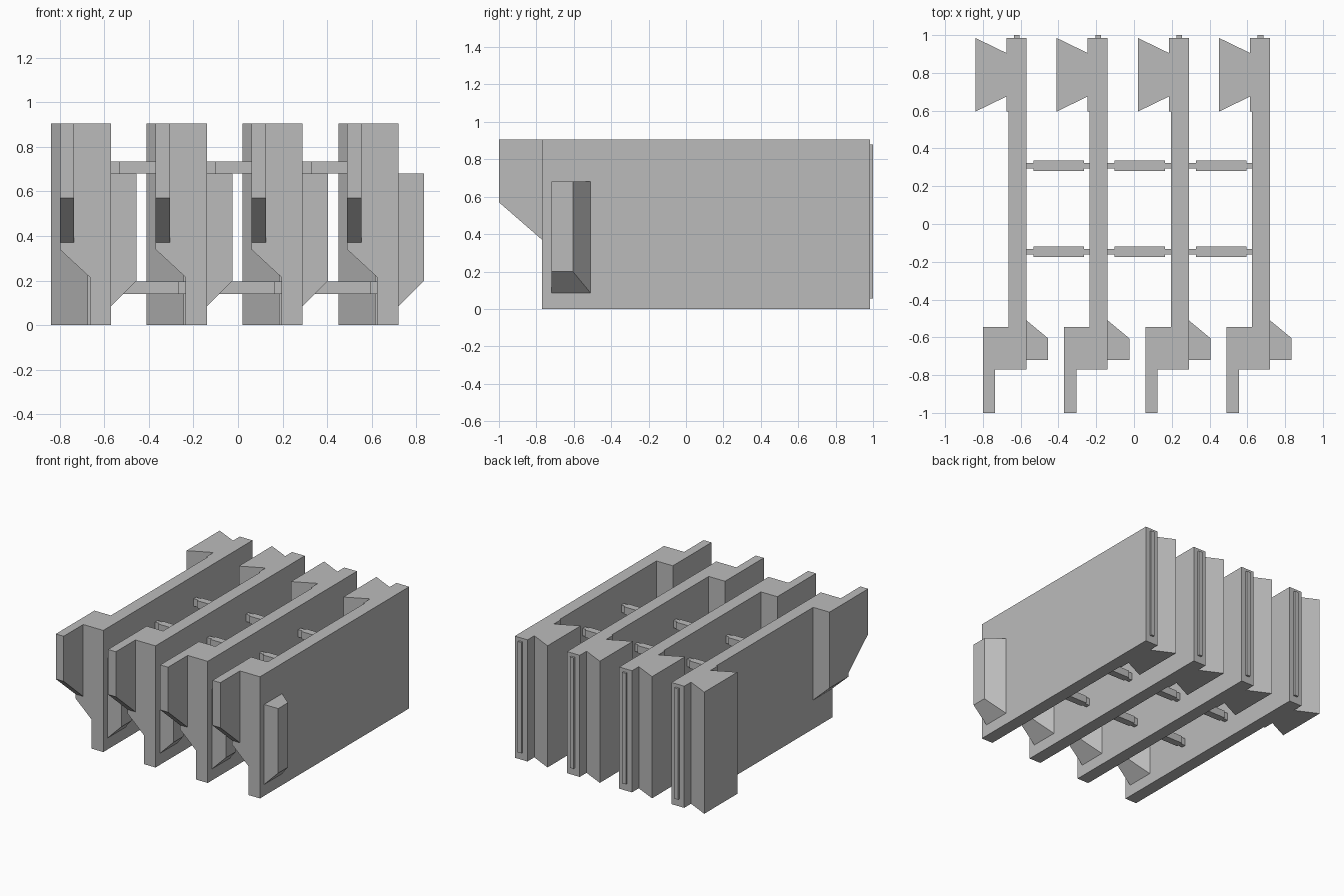
import bpy, bmesh
from mathutils import Vector

if "Cube" in bpy.data.objects:
    bpy.data.objects.remove(bpy.data.objects["Cube"])

PITCH = 0.43      # spacing between neighbouring panels
FACE = -0.57      # right face of the first panel
BACK = -0.665     # left face of the first panel
TOP = 0.905

grey = bpy.data.materials.new("light_grey")
grey.diffuse_color = (0.5, 0.5, 0.5, 1)
grey.use_nodes = True
grey.node_tree.nodes["Principled BSDF"].inputs["Base Color"].default_value = grey.diffuse_color


def prism(name, points, axis, lo, hi):
    """Extrude a 2D profile along x, y or z between lo and hi."""
    def place(p, t):
        a, b = p
        return {"x": (t, a, b), "y": (a, t, b), "z": (a, b, t)}[axis]
    bm = bmesh.new()
    face = bm.faces.new([bm.verts.new(place(p, lo)) for p in points])
    new = bmesh.ops.extrude_face_region(bm, geom=[face])["geom"]
    shift = Vector(place((0, 0), hi - lo))
    bmesh.ops.translate(bm, vec=shift, verts=[v for v in new if isinstance(v, bmesh.types.BMVert)])
    bmesh.ops.recalc_face_normals(bm, faces=bm.faces[:])
    mesh = bpy.data.meshes.new(name)
    bm.to_mesh(mesh)
    bm.free()
    mesh.materials.append(grey)
    obj = bpy.data.objects.new(name, mesh)
    bpy.context.collection.objects.link(obj)
    return obj


def rect(a0, a1, b0, b1):
    return [(a0, b0), (a1, b0), (a1, b1), (a0, b1)]


def fuse(base, parts):
    """Union the parts into base and clean up flat seams."""
    for part in parts:
        mod = base.modifiers.new("union", "BOOLEAN")
        mod.operation = "UNION"
        mod.solver = "EXACT"
        mod.object = part
    deps = bpy.context.evaluated_depsgraph_get()
    mesh = bpy.data.meshes.new_from_object(base.evaluated_get(deps))
    base.modifiers.clear()
    base.data = mesh
    for part in parts:
        bpy.data.objects.remove(part)
    bm = bmesh.new()
    bm.from_mesh(mesh)
    bmesh.ops.remove_doubles(bm, verts=bm.verts[:], dist=1e-5)
    bmesh.ops.dissolve_limit(bm, angle_limit=0.01, verts=bm.verts[:], edges=bm.edges[:])
    bm.to_mesh(mesh)
    bm.free()


# Wall with the dovetail flare at its back end
panel = prism("panel_1", [
    (FACE, -0.77), (FACE, 0.985), (-0.675, 0.985), (-0.675, 0.905), (-0.84, 0.985),
    (-0.84, 0.595), (-0.675, 0.675), (-0.675, 0.595), (BACK, 0.595), (BACK, -0.77),
], "z", 0, TOP)

# Thick front block with a sloped underside
block = prism("front_block", [
    (-0.62, TOP), (-0.80, TOP), (-0.80, 0.34), (BACK, 0.215), (-0.62, 0.215),
], "y", -0.77, -0.545)

# Forward arm with a sloped lower edge
arm = prism("front_arm", [
    (-1.0, TOP), (-1.0, 0.57), (-0.77, 0.37), (-0.74, 0.37), (-0.74, TOP),
], "x", -0.80, -0.735)

# Side hook, trimmed below by a sloped plane
hook = prism("side_hook", [
    (-0.59, -0.72), (-0.455, -0.72), (-0.455, -0.605), (FACE, -0.51), (-0.59, -0.51),
], "z", 0.065, 0.68)
bm = bmesh.new()
bm.from_mesh(hook.data)
for v in bm.verts:
    if v.co.z < 0.1:
        v.co.z = 0.085 + (v.co.x - FACE)
bm.to_mesh(hook.data)
bm.free()

# Thin rib on the back edge
rib = prism("back_rib", rect(-0.635, -0.605, 0.97, 1.0), "z", 0.055, 0.88)

fuse(panel, [block, arm, hook, rib])

# Repeat the panel
for i in range(1, 4):
    copy = bpy.data.objects.new(f"panel_{i + 1}", panel.data)
    copy.location.x = PITCH * i
    bpy.context.collection.objects.link(copy)

# Connecting bars between panels, with narrow necks at both ends
for i in range(3):
    x = FACE + PITCH * i
    for y in (0.308, -0.147):
        for z in (0.14, 0.68):
            prism("connecting_bar", [
                (x, y - 0.015), (x + 0.037, y - 0.015), (x + 0.037, y - 0.027),
                (x + 0.305, y - 0.027), (x + 0.305, y - 0.015), (x + 0.335, y - 0.015),
                (x + 0.335, y + 0.015), (x + 0.305, y + 0.015), (x + 0.305, y + 0.027),
                (x + 0.037, y + 0.027), (x + 0.037, y + 0.015), (x, y + 0.015),
            ], "z", z, z + 0.055)
